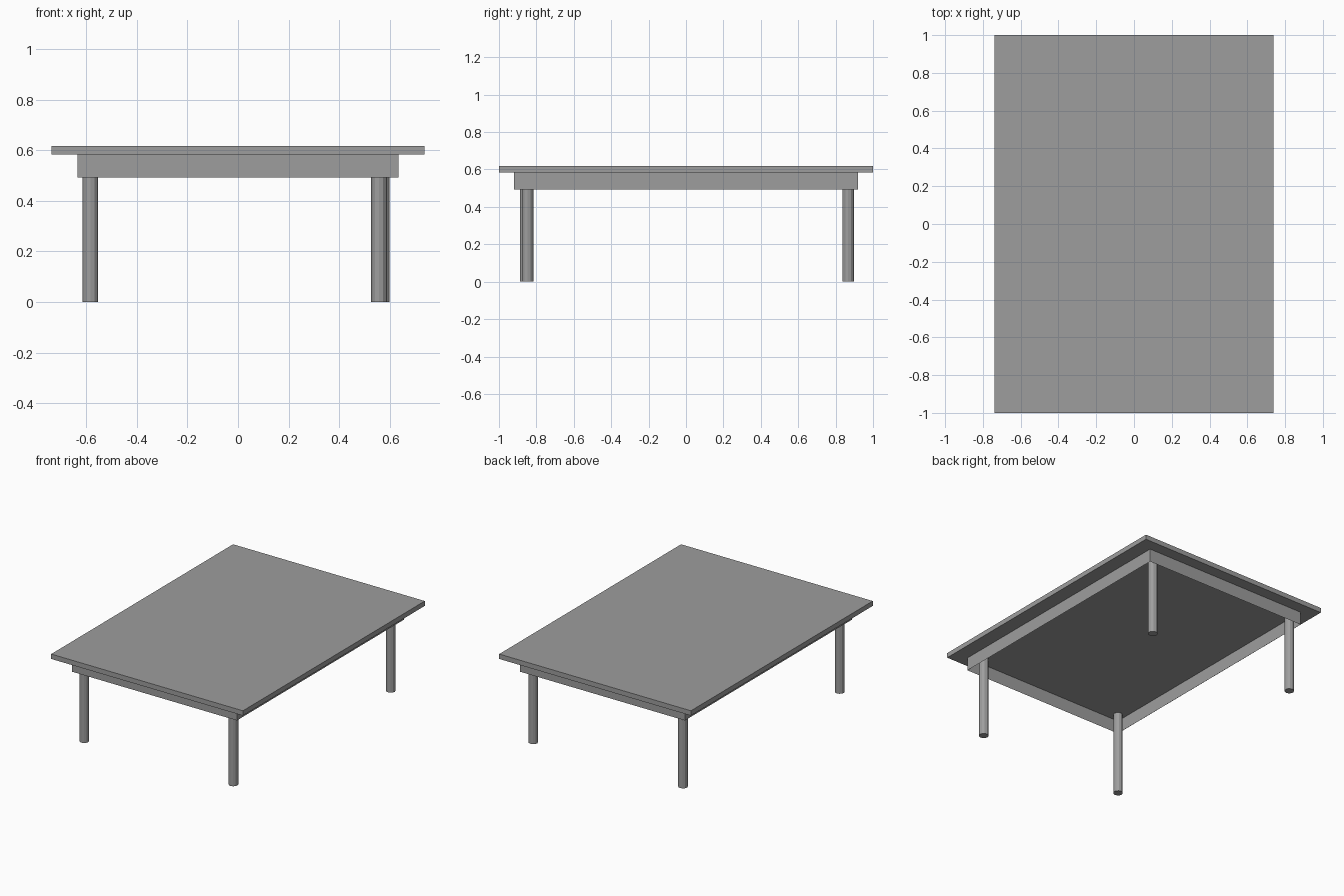
import bpy
import bmesh
from mathutils import Matrix

TOP_Z, UNDER_Z, APRON_Z = 0.618, 0.584, 0.492
LEG_RADIUS = 0.031

cube = bpy.data.objects.get("Cube")
if cube:
    bpy.data.objects.remove(cube, do_unlink=True)

# One plain grey for the whole table
grey = bpy.data.materials.new("plain_grey")
colour = (0.34, 0.34, 0.34, 1.0)
grey.diffuse_color = colour
grey.use_nodes = True
for node in grey.node_tree.nodes:
    if node.type == "BSDF_PRINCIPLED":
        node.inputs["Base Color"].default_value = colour


def finish(bm, name):
    mesh = bpy.data.meshes.new(name)
    bm.to_mesh(mesh)
    bm.free()
    mesh.materials.append(grey)
    obj = bpy.data.objects.new(name, mesh)
    bpy.context.collection.objects.link(obj)
    return obj


def box(name, width, depth, low, high, open_ends=False):
    bm = bmesh.new()
    place = Matrix.Translation((0, 0, (low + high) / 2))
    size = Matrix.Diagonal((width, depth, high - low, 1))
    bmesh.ops.create_cube(bm, size=1, matrix=place @ size)
    if open_ends:
        bm.normal_update()
        ends = [f for f in bm.faces if abs(f.normal.z) > 0.5]
        bmesh.ops.delete(bm, geom=ends, context="FACES_ONLY")
    return finish(bm, name)


def leg(name, x, y):
    bm = bmesh.new()
    bmesh.ops.create_cone(bm, cap_ends=True, segments=12,
                          radius1=LEG_RADIUS, radius2=LEG_RADIUS, depth=UNDER_Z,
                          matrix=Matrix.Translation((x, y, UNDER_Z / 2)))
    return finish(bm, name)


# Flat slab and the thin hollow frame under it
box("tabletop", 1.476, 2.0, UNDER_Z, TOP_Z)
box("apron", 1.27, 1.838, APRON_Z, UNDER_Z, open_ends=True)

# Round legs, slightly uneven in placement, reaching up to the slab
leg("front_left_leg", 0.558, -0.847)
leg("front_right_leg", -0.584, -0.857)
leg("back_left_leg", 0.569, 0.867)
leg("back_right_leg", -0.584, 0.867)
